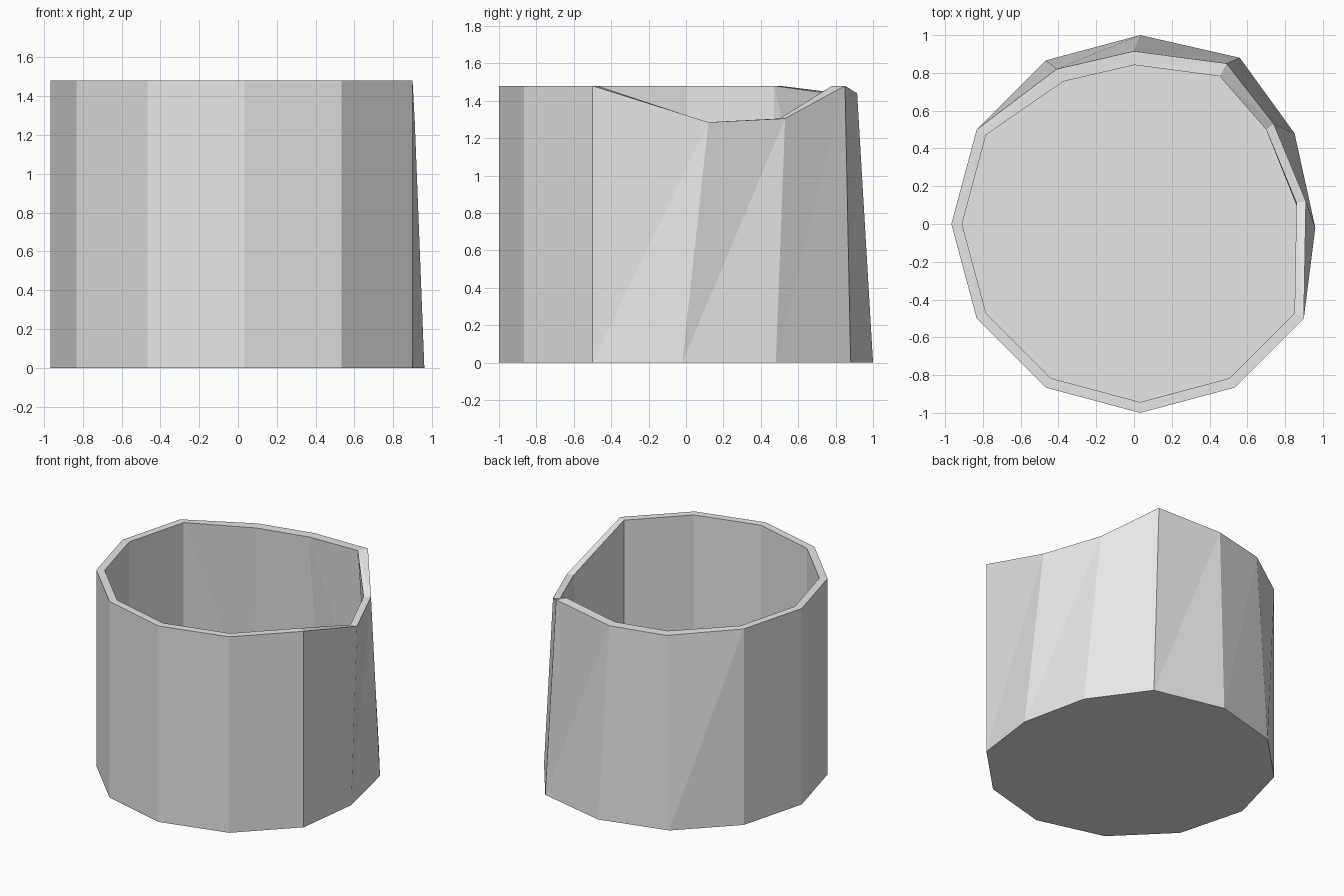
import bpy
import bmesh
from math import sin, cos, radians

cube = bpy.data.objects.get("Cube")
if cube:
    bpy.data.objects.remove(cube, do_unlink=True)

SIDES = 12
CENTRE_X = 0.033
HEIGHT = 1.48
FLOOR = 0.05
INSET = 0.943   # inner wall scale

# Corners pushed away from the regular ring, counted from the left side (+x)
FOOT_SHIFTS = {0: (0.96, -0.02), 1: (0.85, 0.48), 2: (0.56, 0.88)}
RIM_SHIFTS = {
    0: (0.91, 0.12, 1.285),
    1: (0.74, 0.53, 1.305),
    2: (0.49, 0.85, 1.48),
    3: (0.0, 0.915, 1.44),
    4: (-0.41, 0.82, 1.44),
}


def corner(i, z):
    a = radians(360 / SIDES * i)
    return (CENTRE_X + cos(a), sin(a), z)


def inward(p, z, scale=INSET):
    return (CENTRE_X + (p[0] - CENTRE_X) * scale, p[1] * scale, z)


# Outer and inner rings
foot, rim = [], []
for i in range(SIDES):
    foot.append((*FOOT_SHIFTS[i], 0) if i in FOOT_SHIFTS else corner(i, 0))
    rim.append(RIM_SHIFTS.get(i, corner(i, HEIGHT)))
inner_rim = [inward(p, p[2], 0.92 if i in (2, 3, 4) else INSET)
             for i, p in enumerate(rim)]
inner_foot = [inward(p, FLOOR) for p in foot]

bm = bmesh.new()
outer_low, outer_top, inner_top, inner_low = [
    [bm.verts.new(p) for p in ring] for ring in (foot, rim, inner_rim, inner_foot)]


def bridge(a, b):
    """Join two rings with triangles, diagonals rising to the next corner."""
    for i in range(SIDES):
        j = (i + 1) % SIDES
        bm.faces.new((a[i], a[j], b[j]))
        bm.faces.new((a[i], b[j], b[i]))


# Outer wall, rim, inner wall, base and floor
bridge(outer_low, outer_top)
bridge(outer_top, inner_top)
for i in range(SIDES):
    j = (i + 1) % SIDES
    bm.faces.new((inner_low[i], inner_top[j], inner_low[j]))
    bm.faces.new((inner_low[i], inner_top[i], inner_top[j]))
bm.faces.new(outer_low[::-1])
bm.faces.new(inner_low)
bmesh.ops.recalc_face_normals(bm, faces=bm.faces[:])

mesh = bpy.data.meshes.new("cup_body")
bm.to_mesh(mesh)
bm.free()
cup = bpy.data.objects.new("cup_body", mesh)
bpy.context.collection.objects.link(cup)

# Plain grey material
grey = bpy.data.materials.new("light_grey")
grey.use_nodes = True
colour = (0.8, 0.8, 0.8, 1)
grey.diffuse_color = colour
for node in grey.node_tree.nodes:
    if node.type == 'BSDF_PRINCIPLED':
        node.inputs["Base Color"].default_value = colour
mesh.materials.append(grey)
